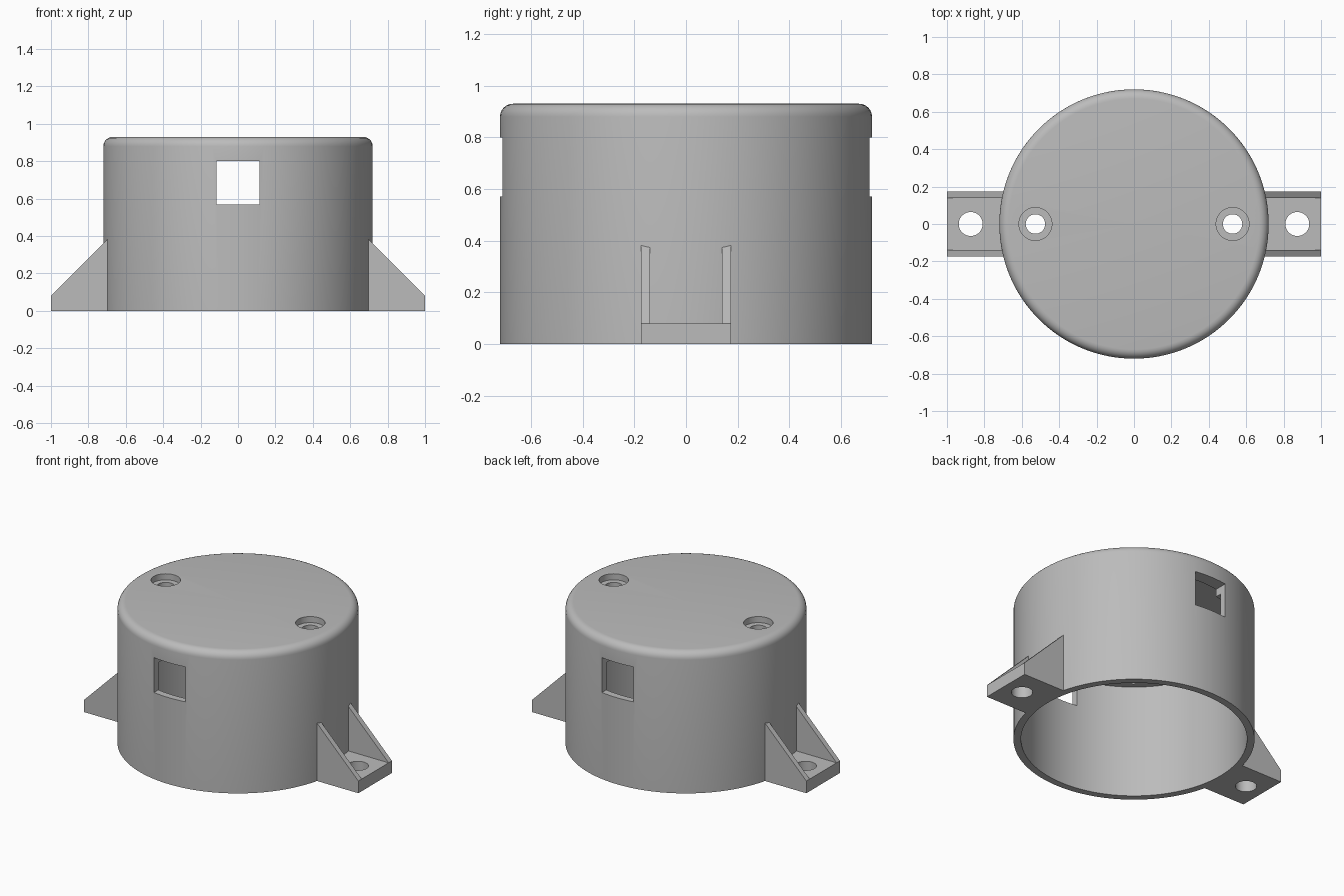
import bpy
import bmesh
from math import radians, sin, cos
from mathutils import Matrix, Vector

cube = bpy.data.objects.get("Cube")
if cube:
    bpy.data.objects.remove(cube, do_unlink=True)

grey = bpy.data.materials.new("plain grey")
grey.use_nodes = True
grey.diffuse_color = (0.5, 0.5, 0.5, 1)
grey.node_tree.nodes["Principled BSDF"].inputs["Base Color"].default_value = (0.5, 0.5, 0.5, 1)

R, H, FILLET = 0.72, 0.93, 0.05     # housing outer radius, height, top rounding
FLOOR, HALF = 0.08, 0.175           # bracket plate thickness, half width


def make_object(name, bm):
    bmesh.ops.recalc_face_normals(bm, faces=bm.faces)
    mesh = bpy.data.meshes.new(name)
    bm.to_mesh(mesh)
    bm.free()
    obj = bpy.data.objects.new(name, mesh)
    bpy.context.collection.objects.link(obj)
    mesh.materials.append(grey)
    return obj


def box(name, lo, hi):
    lo, hi = Vector(lo), Vector(hi)
    bm = bmesh.new()
    bmesh.ops.create_cube(bm, size=1, matrix=Matrix.Translation((lo + hi) / 2)
                          @ Matrix.Diagonal((*(hi - lo), 1)))
    return make_object(name, bm)


def cylinder(name, x, radius, z0, z1):
    bm = bmesh.new()
    bmesh.ops.create_cone(bm, cap_ends=True, segments=48, radius1=radius, radius2=radius,
                          depth=z1 - z0, matrix=Matrix.Translation((x, 0, (z0 + z1) / 2)))
    return make_object(name, bm)


def lathe(name, profile, steps=128):
    bm = bmesh.new()
    verts = [bm.verts.new((r, 0, z)) for r, z in profile]
    edges = [bm.edges.new(pair) for pair in zip(verts, verts[1:])]
    bmesh.ops.spin(bm, geom=verts + edges, axis=(0, 0, 1), cent=(0, 0, 0),
                   angle=radians(360), steps=steps)
    bmesh.ops.remove_doubles(bm, verts=bm.verts, dist=0.0001)
    return make_object(name, bm)


def select(obj):
    bpy.ops.object.select_all(action="DESELECT")
    obj.select_set(True)
    bpy.context.view_layer.objects.active = obj


def cut(obj, cutters):
    select(obj)
    for cutter in cutters:
        mod = obj.modifiers.new("cut", "BOOLEAN")
        mod.operation, mod.solver, mod.object = "DIFFERENCE", "EXACT", cutter
        bpy.ops.object.modifier_apply(modifier=mod.name)
        bpy.data.objects.remove(cutter, do_unlink=True)


# Hollow round housing: closed rounded top, open bottom, thicker wall above an inner ledge
arc = [(R - FILLET + FILLET * cos(radians(a)), H - FILLET + FILLET * sin(radians(a)))
       for a in range(0, 91, 15)]
housing = lathe("housing", [(0, 0.85), (0.635, 0.85), (0.635, 0.75), (0.675, 0.75),
                            (0.675, 0), (R, 0)] + arc + [(0, H)])

# Square windows front and back, counterbored screw holes in the top
cutters = [box("window_cutter", (-0.115, -1, 0.57), (0.115, 1, 0.8))]
for x in (-0.527, 0.527):
    cutters.append(cylinder("screw_head_cutter", x, 0.088, H - 0.04, H + 0.1))
    cutters.append(cylinder("screw_hole_cutter", x, 0.052, 0.7, H + 0.1))
cut(housing, cutters)
select(housing)
bpy.ops.object.shade_smooth_by_angle(angle=radians(30))

# Mounting brackets: a sloped wedge hollowed between two side ribs, with a bolt hole
for side, name in ((1, "left_bracket"), (-1, "right_bracket")):
    bm = bmesh.new()
    outline = [(0.685, 0), (1, 0), (1, FLOOR), (0.685, FLOOR + 0.315)]
    face = bm.faces.new([bm.verts.new((side * x, -HALF, z)) for x, z in outline])
    extruded = bmesh.ops.extrude_face_region(bm, geom=[face])["geom"]
    bmesh.ops.translate(bm, vec=(0, 2 * HALF, 0),
                        verts=[v for v in extruded if isinstance(v, bmesh.types.BMVert)])
    bracket = make_object(name, bm)
    ends = sorted((side * 0.5, side * 1.2))
    cut(bracket, [box("pocket_cutter", (ends[0], -0.14, FLOOR), (ends[1], 0.14, 1)),
                  cylinder("bolt_hole_cutter", side * 0.873, 0.064, -0.2, 0.3)])
    select(bracket)
    bpy.ops.object.shade_smooth_by_angle(angle=radians(30))
